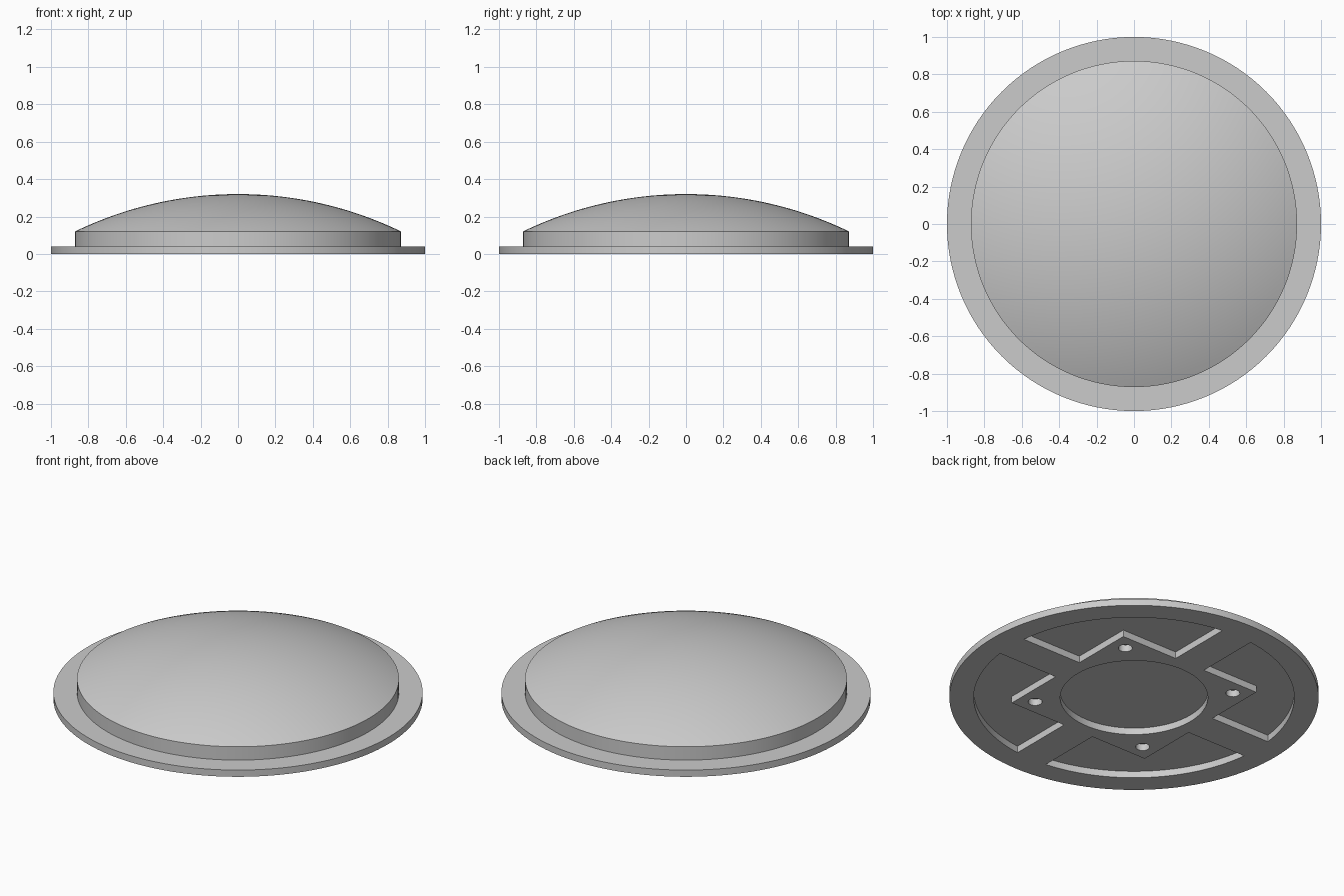
import bpy, bmesh
from math import sin, cos, pi, sqrt, asin, acos, radians

if "Cube" in bpy.data.objects:
    bpy.data.objects.remove(bpy.data.objects["Cube"])

SEG = 128
PLATE_H, WALL_TOP, PEAK = 0.04, 0.12, 0.32
DOME_R, POCKET_R = 0.872, 0.868

grey = bpy.data.materials.new("light grey")
grey.use_nodes = True
colour = (0.6, 0.6, 0.6, 1)
grey.diffuse_color = colour
grey.node_tree.nodes["Principled BSDF"].inputs["Base Color"].default_value = colour


def activate(obj):
    bpy.ops.object.select_all(action='DESELECT')
    obj.select_set(True)
    bpy.context.view_layer.objects.active = obj


def finish(obj):
    obj.data.materials.clear()
    obj.data.materials.append(grey)
    activate(obj)
    bpy.ops.object.shade_smooth_by_angle(angle=radians(20))


def circle(r, cx=0, cy=0, n=SEG):
    return [(cx + r * cos(2 * pi * i / n), cy + r * sin(2 * pi * i / n)) for i in range(n)]


def turned(points, quarter):
    for _ in range(quarter):
        points = [(-y, x) for x, y in points]
    return points


# Pocket: quarter sector beside the cross bars, with a square corner left standing
bar, corner = 0.10, 0.47
start = asin(bar / POCKET_R)
sweep = pi / 2 - 2 * start
pocket = [(POCKET_R * cos(start + sweep * i / 32), POCKET_R * sin(start + sweep * i / 32))
          for i in range(33)]
pocket += [(bar, corner), (corner, corner), (corner, bar)]

# Base plate: disc outline with the centre, pockets and screw holes cut out
outlines = [circle(1), circle(0.4)]
for q in range(4):
    outlines.append(turned(pocket, q))
    outlines.append(turned(circle(0.038, 0.38, 0.38, 24), q))

curve = bpy.data.curves.new("base_plate", 'CURVE')
curve.dimensions = '2D'
curve.fill_mode = 'BOTH'
curve.extrude = PLATE_H / 2
for points in outlines:
    spline = curve.splines.new('POLY')
    spline.points.add(len(points) - 1)
    spline.use_cyclic_u = True
    for p, (x, y) in zip(spline.points, points):
        p.co = (x, y, 0, 1)
plate = bpy.data.objects.new("base_plate", curve)
bpy.context.collection.objects.link(plate)
activate(plate)
bpy.ops.object.convert(target='MESH')
plate = bpy.context.object
bm = bmesh.new()
bm.from_mesh(plate.data)
bmesh.ops.translate(bm, verts=bm.verts, vec=(0, 0, PLATE_H / 2))
bmesh.ops.remove_doubles(bm, verts=bm.verts, dist=1e-5)
bmesh.ops.recalc_face_normals(bm, faces=bm.faces)
bm.to_mesh(plate.data)
bm.free()
finish(plate)

# Domed cover: short wall topped by a shallow spherical cap, closed underneath
rise = PEAK - WALL_TOP
ball = (DOME_R ** 2 + rise ** 2) / (2 * rise)
edge = asin(DOME_R / ball)
profile = [(0, PLATE_H), (DOME_R, PLATE_H)]
for i in range(25):
    a = edge * (1 - i / 24)
    profile.append((ball * sin(a), PEAK - ball + ball * cos(a)))

bm = bmesh.new()
verts = [bm.verts.new((r, 0, z)) for r, z in profile]
edges = [bm.edges.new(pair) for pair in zip(verts, verts[1:])]
bmesh.ops.spin(bm, geom=verts + edges, cent=(0, 0, 0), axis=(0, 0, 1),
               angle=2 * pi, steps=SEG, use_merge=True)
bmesh.ops.remove_doubles(bm, verts=bm.verts, dist=1e-5)
bmesh.ops.recalc_face_normals(bm, faces=bm.faces)
mesh = bpy.data.meshes.new("domed_cover")
bm.to_mesh(mesh)
bm.free()
dome = bpy.data.objects.new("domed_cover", mesh)
bpy.context.collection.objects.link(dome)
finish(dome)
